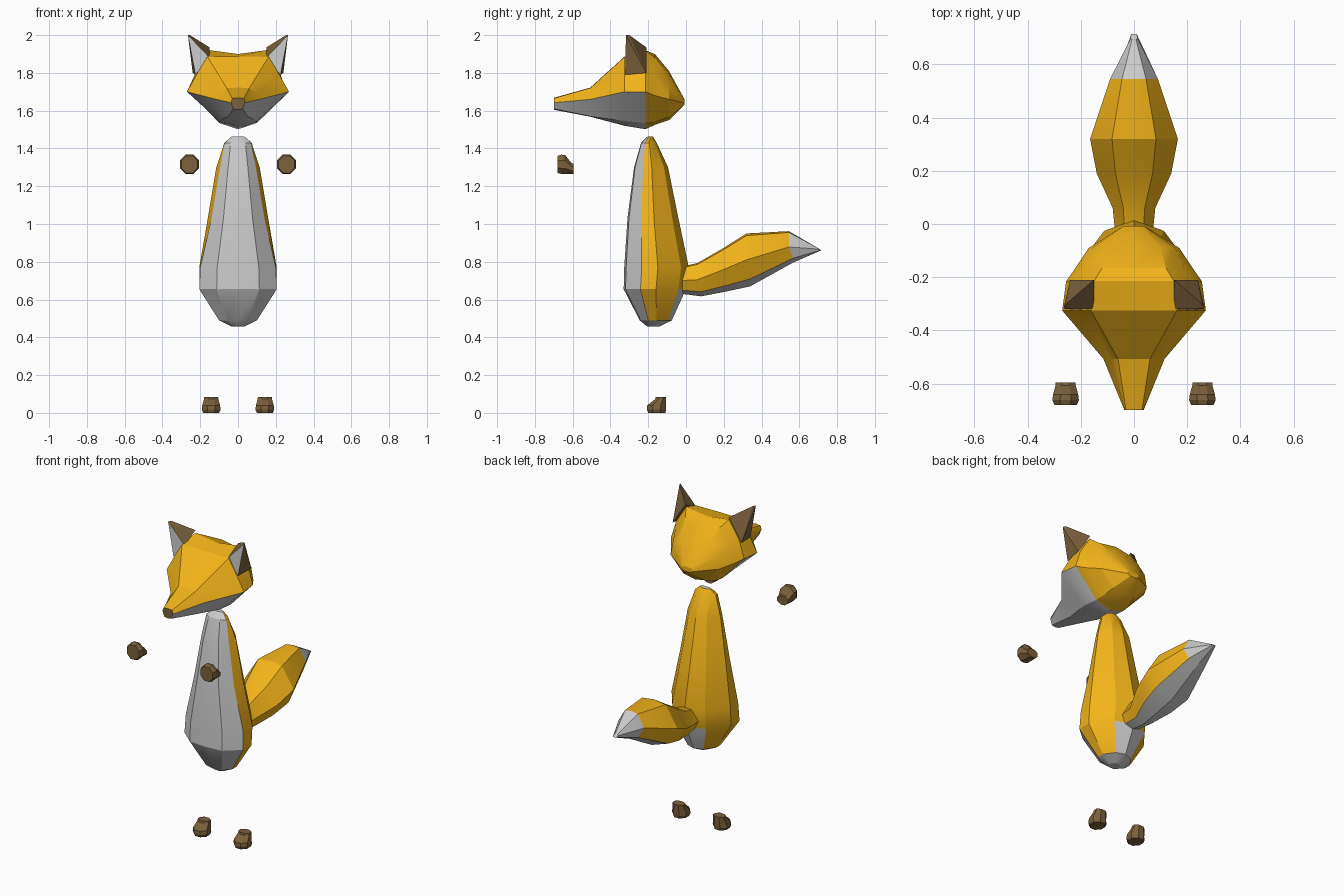
import bpy, bmesh, math
from mathutils import Vector, Matrix

if "Cube" in bpy.data.objects:
    bpy.data.objects.remove(bpy.data.objects["Cube"])

ORANGE, WHITE, BROWN = 0, 1, 2
mats = []
for name, col in (("orange_fur", (0.9, 0.46, 0.01, 1)),
                  ("white_fur", (0.8, 0.8, 0.8, 1)),
                  ("dark_brown", (0.2, 0.12, 0.045, 1))):
    m = bpy.data.materials.new(name)
    m.diffuse_color = col
    m.use_nodes = True
    m.node_tree.nodes["Principled BSDF"].inputs["Base Color"].default_value = m.diffuse_color
    mats.append(m)


def finish(name, bm, angle):
    bmesh.ops.recalc_face_normals(bm, faces=bm.faces[:])
    me = bpy.data.meshes.new(name)
    bm.to_mesh(me)
    bm.free()
    for m in mats:
        me.materials.append(m)
    ob = bpy.data.objects.new(name, me)
    bpy.context.collection.objects.link(ob)
    bpy.ops.object.select_all(action='DESELECT')
    ob.select_set(True)
    bpy.context.view_layer.objects.active = ob
    bpy.ops.object.shade_smooth_by_angle(angle=math.radians(angle))
    return ob


def loft(name, halves, colour, caps, angle=24):
    """Skin half sections (centre line to centre line), mirrored across x = 0."""
    bm = bmesh.new()
    rings = []
    for half in halves:
        pts = half + [(-x, y, z) for x, y, z in reversed(half[1:-1])]
        rings.append([bm.verts.new(p) for p in pts])
    n = len(rings[0])
    for i, (a, b) in enumerate(zip(rings, rings[1:])):
        for j in range(n):
            k = (j + 1) % n
            f = bm.faces.new((a[j], a[k], b[k], b[j]))
            f.material_index = colour(i, min(j, n - 1 - j))
    for ring, mat in zip((rings[0], rings[-1]), caps):
        bm.faces.new(ring).material_index = mat
    return finish(name, bm, angle)


# Body: rings of z, front y, back y, belly edge x, side x
def body_half(z, f, b, e, w):
    d = b - f
    return [(0, f, z), (e * .55, f + d * .03, z), (e, f + d * .27, z),
            (w, f + d * .52, z), (w * .55, f + d * .88, z), (0, b, z)]


body = [(.457, -.205, -.14, .035, .035), (.49, -.245, -.075, .10, .10),
        (.655, -.33, 0, .205, .205), (.77, -.327, .015, .2, .205),
        (1.03, -.31, -.04, .14, .16), (1.30, -.275, -.095, .095, .115),
        (1.43, -.238, -.155, .07, .072), (1.462, -.205, -.175, .035, .035)]
loft("body", [body_half(*r) for r in body],
     lambda i, j: WHITE if j < 2 or i == 0 or (i == 1 and j == 4) else ORANGE,
     (WHITE, WHITE))


# Tail: stations of y, top z, bottom z, half width
def tail_half(y, t, b, w):
    h = t - b
    return [(0, y, t), (w * .5, y, t - h * .04), (w, y, b + h * .5),
            (w * .7, y + .02, b + h * .14), (0, y + .02, b)]


tail = [(-.04, .77, .63, .07), (.06, .793, .617, .08), (.19, .868, .642, .14),
        (.32, .95, .67, .165), (.545, .962, .795, .09), (.695, .875, .86, .014)]
loft("tail", [tail_half(*s) for s in tail],
     lambda i, j: WHITE if j == 3 or i == 4 else ORANGE, (WHITE, WHITE))

# Head: sections at y, half outline (x, z) from crown to chin
head = [
    (-.70, [(0, 1.668), (.03, 1.665), (.034, 1.655), (.036, 1.642), (.025, 1.61), (0, 1.605)]),
    (-.507, [(0, 1.722), (.06, 1.72), (.09, 1.69), (.115, 1.66), (.05, 1.57), (0, 1.568)]),
    (-.325, [(0, 1.887), (.162, 1.885), (.217, 1.795), (.27, 1.70), (.10, 1.545), (0, 1.52)]),
    (-.215, [(0, 1.90), (.15, 1.92), (.22, 1.81), (.255, 1.70), (.10, 1.535), (0, 1.502)]),
    (-.165, [(0, 1.90), (.12, 1.88), (.19, 1.79), (.22, 1.68), (.095, 1.54), (0, 1.525)]),
    (-.09, [(0, 1.81), (.10, 1.795), (.155, 1.74), (.17, 1.66), (.08, 1.565), (0, 1.55)]),
    (-.008, [(0, 1.66), (.03, 1.66), (.04, 1.65), (.04, 1.64), (.02, 1.63), (0, 1.63)])]
loft("head", [[(x, y, z) for x, z in pts] for y, pts in head],
     lambda i, j: WHITE if i < 3 and j > 2 else ORANGE, (BROWN, ORANGE))

# Ears: brown wedges with a white front
for side, s in (("left", 1), ("right", -1)):
    bm = bmesh.new()
    for x, y, z in ((.15, -.318, 1.88), (.225, -.322, 1.79), (.15, -.21, 1.935),
                    (.24, -.21, 1.80), (.265, -.318, 2.0), (.255, -.30, 2.0)):
        bm.verts.new((s * x, y, z))
    bmesh.ops.convex_hull(bm, input=bm.verts[:])
    bm.normal_update()
    for f in bm.faces:
        f.material_index = WHITE if f.normal.y < -.7 else BROWN
    finish(side + "_ear", bm, 20)

# Paws: one octagonal shape, upright for feet, tipped forward for hands
def paw(name, loc, tilt):
    bm = bmesh.new()
    rings = []
    for z, w, front, back in ((0, .042, -.045, .045), (.018, .05, -.052, .05),
                              (.04, .047, -.05, .05), (.073, .038, -.008, .05),
                              (.085, .037, -.005, .05)):
        c, r = (front + back) / 2, (back - front) / 2
        k = 1 / math.cos(math.pi / 8)
        angs = [math.pi / 8 + i * math.pi / 4 for i in range(8)]
        rings.append([bm.verts.new((w * k * math.cos(a), c + r * k * math.sin(a), z)) for a in angs])
    for a, b in zip(rings, rings[1:]):
        for j in range(8):
            bm.faces.new((a[j], a[(j + 1) % 8], b[(j + 1) % 8], b[j]))
    bm.faces.new(rings[0])
    bm.faces.new(rings[-1])
    for f in bm.faces:
        f.material_index = BROWN
    bm.transform(Matrix.Translation(loc) @ Matrix.Rotation(tilt, 4, 'X'))
    finish(name, bm, 20)


for side, s in (("left", 1), ("right", -1)):
    paw(side + "_foot", Vector((s * .142, -.155, 0)), 0)
    paw(side + "_hand", Vector((s * .257, -.68, 1.315)), -math.pi / 2)
